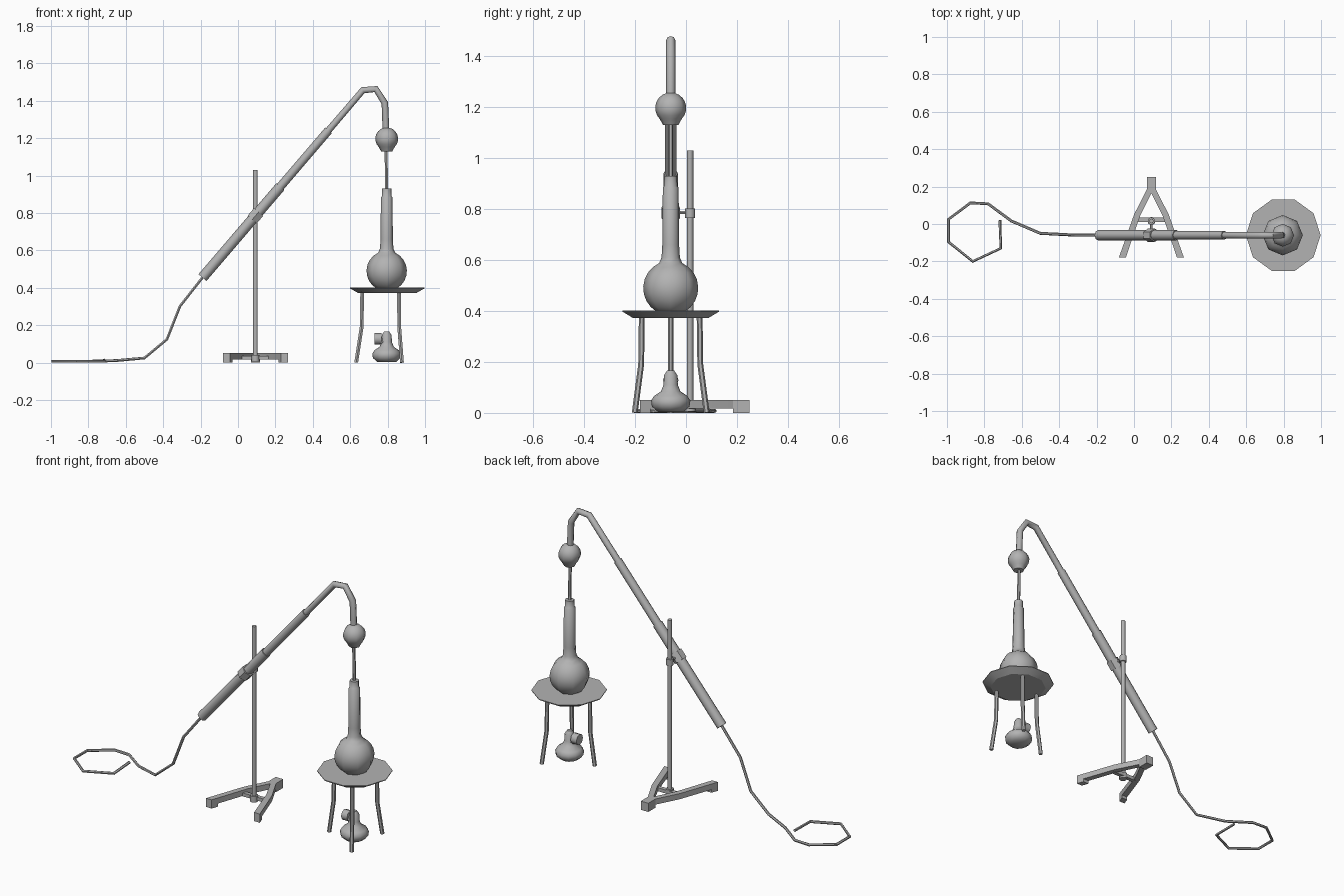
import bpy, bmesh, math
from mathutils import Vector

cube = bpy.data.objects.get("Cube")
if cube:
    bpy.data.objects.remove(cube, do_unlink=True)

grey = bpy.data.materials.new("plain_grey")
grey.use_nodes = True
COLOUR = (0.45, 0.45, 0.45, 1)
grey.diffuse_color = COLOUR
grey.node_tree.nodes["Principled BSDF"].inputs["Base Color"].default_value = COLOUR

CX, CY = 0.795, -0.06      # axis of the flask, tripod and lamp
ROD = (0.093, 0.016)       # axis of the stand rod


def finish(obj, angle=40):
    obj.data.materials.append(grey)
    bpy.ops.object.select_all(action='DESELECT')
    obj.select_set(True)
    bpy.context.view_layer.objects.active = obj
    if obj.type == 'CURVE':
        bpy.ops.object.convert(target='MESH')
    bpy.ops.object.shade_smooth_by_angle(angle=math.radians(angle))
    return obj


def from_bmesh(name, bm, angle=40):
    bmesh.ops.recalc_face_normals(bm, faces=bm.faces)
    mesh = bpy.data.meshes.new(name)
    bm.to_mesh(mesh)
    bm.free()
    obj = bpy.data.objects.new(name, mesh)
    bpy.context.collection.objects.link(obj)
    return finish(obj, angle)


def lathe(name, profile, centre, sides, angle=50):
    """Turn (radius, height) points around a vertical axis and cap the ends."""
    bm = bmesh.new()
    rings = []
    for r, z in profile:
        rings.append([bm.verts.new((centre[0] + r * math.cos(math.tau * i / sides),
                                    centre[1] + r * math.sin(math.tau * i / sides), z))
                      for i in range(sides)])
    for a, b in zip(rings, rings[1:]):
        for i in range(sides):
            j = (i + 1) % sides
            bm.faces.new((a[i], a[j], b[j], b[i]))
    bm.faces.new(rings[0])
    bm.faces.new(rings[-1])
    return from_bmesh(name, bm, angle)


def tube(name, points, radius, roundness=1):
    """Sweep a round section along a path of straight pieces."""
    curve = bpy.data.curves.new(name, 'CURVE')
    curve.dimensions = '3D'
    curve.bevel_depth = radius
    curve.bevel_resolution = roundness
    curve.use_fill_caps = True
    spline = curve.splines.new('POLY')
    spline.points.add(len(points) - 1)
    for p, co in zip(spline.points, points):
        p.co = (*co, 1)
    obj = bpy.data.objects.new(name, curve)
    bpy.context.collection.objects.link(obj)
    return finish(obj, 50)


def slab(name, outline, bottom, top):
    """Extrude a plan outline upwards."""
    bm = bmesh.new()
    face = bm.faces.new([bm.verts.new((x, y, bottom)) for x, y in outline])
    up = bmesh.ops.extrude_face_region(bm, geom=[face])["geom"]
    bmesh.ops.translate(bm, vec=(0, 0, top - bottom),
                        verts=[v for v in up if isinstance(v, bmesh.types.BMVert)])
    return from_bmesh(name, bm, 25)


def arc(radius, height, start, end, steps):
    """Profile points on a sphere between two elevations in degrees."""
    angles = [math.radians(start + (end - start) * i / steps) for i in range(steps + 1)]
    return [(radius * math.cos(a), height + radius * math.sin(a)) for a in angles]


# Flask with a round bulb and a stepped neck
lathe("flask", arc(0.108, 0.49, -75, 65, 9)
      + [(0.036, 0.61), (0.033, 0.66), (0.031, 0.885), (0.026, 0.89), (0.025, 0.93)],
      (CX, CY), 8)

# Splash bulb and the thin tube into the flask
lathe("splash_bulb", [(0.03, 1.13)] + arc(0.061, 1.197, -45, 75, 7), (CX, CY), 8)
tube("flask_inlet_tube", [(CX, CY, 0.9), (CX - 0.004, CY, 1.16)], 0.009)

# Sloping condenser, built as three steps along one axis
low = Vector((-0.19, CY, 0.455))
high = Vector((0.668, CY, 1.457))
tube("condenser_jacket", [low, low.lerp(high, 0.485)], 0.028, 2)
tube("condenser_sleeve", [low.lerp(high, 0.48), low.lerp(high, 0.785)], 0.023, 2)
tube("condenser_outlet", [low.lerp(high, 0.78), high, (0.737, CY, 1.463),
                          (0.785, CY, 1.388), (0.792, CY, 1.22)], 0.018, 2)

# Hose trailing to a loop on the ground
tube("hose", [low, (-0.31, CY, 0.302), (-0.38, -0.056, 0.125), (-0.5, -0.05, 0.025),
              (-0.655, 0.016, 0.011), (-0.78, 0.108, 0.008), (-0.875, 0.113, 0.008),
              (-0.992, 0.025, 0.008), (-0.992, -0.096, 0.008), (-0.862, -0.2, 0.008),
              (-0.712, -0.13, 0.008), (-0.717, 0.02, 0.014)], 0.008)

# Stand rod, boss and clamp
lathe("stand_rod", [(0.0125, 0.01), (0.0125, 1.03)], ROD, 8)
lathe("clamp_boss", [(0.02, 0.765), (0.02, 0.803)], ROD, 8)
tube("clamp_pin", [(ROD[0], ROD[1], 0.787), (ROD[0], CY, 0.787)], 0.007)
tube("clamp_ring", [low.lerp(high, 0.31), low.lerp(high, 0.35)], 0.037)

# Stand base: two splayed legs with end feet, mirrored about the rod
leg = [(-0.024, 0.25), (-0.024, 0.185), (-0.093, 0.05), (-0.174, -0.18),
       (-0.137, -0.18), (-0.06, 0.045), (0, 0.165), (0, 0.25)]
front_foot = [(-0.16, -0.14), (-0.174, -0.18), (-0.137, -0.18), (-0.123, -0.14)]
back_foot = [(-0.024, 0.25), (-0.024, 0.185), (0, 0.185), (0, 0.25)]
for side, sign in (("right", 1), ("left", -1)):
    for part, outline, bottom, top in (("base_leg", leg, 0.018, 0.051),
                                       ("front_foot", front_foot, 0, 0.05),
                                       ("back_foot", back_foot, 0, 0.05)):
        slab(side + "_" + part, [(ROD[0] + sign * x, y) for x, y in outline], bottom, top)

# Cross bar and socket holding the rod
slab("base_cross_bar", [(ROD[0] + x, y) for x, y in
                        ((-0.08, 0.035), (0.08, 0.035), (0.08, 0.012), (-0.08, 0.012))],
     0.016, 0.036)
lathe("rod_socket", [(0.022, 0.006), (0.022, 0.042)], ROD, 8)

# Tripod plate and its three bent legs
lathe("tripod_plate", [(0.155, 0.372), (0.2, 0.398), (0.2, 0.402)], (0.798, CY), 10, 20)
for i in range(3):
    a = math.pi + i * math.tau / 3
    tube("tripod_leg_%d" % (i + 1),
         [(CX + r * math.cos(a), CY + r * math.sin(a), z)
          for r, z in ((0.131, 0.38), (0.134, 0.19), (0.163, 0.001))], 0.0115)

# Spirit lamp with a side filler
lathe("lamp", [(0.05, 0.004), (0.074, 0.025), (0.077, 0.048), (0.066, 0.066),
               (0.038, 0.085), (0.028, 0.11), (0.026, 0.148), (0.014, 0.166)],
      (CX, CY), 12)
tube("lamp_filler_cap", [(0.73, CY, 0.128), (0.768, CY, 0.128)], 0.031, 2)
tube("lamp_filler_neck", [(0.76, CY, 0.122), (CX, CY, 0.09)], 0.02)
